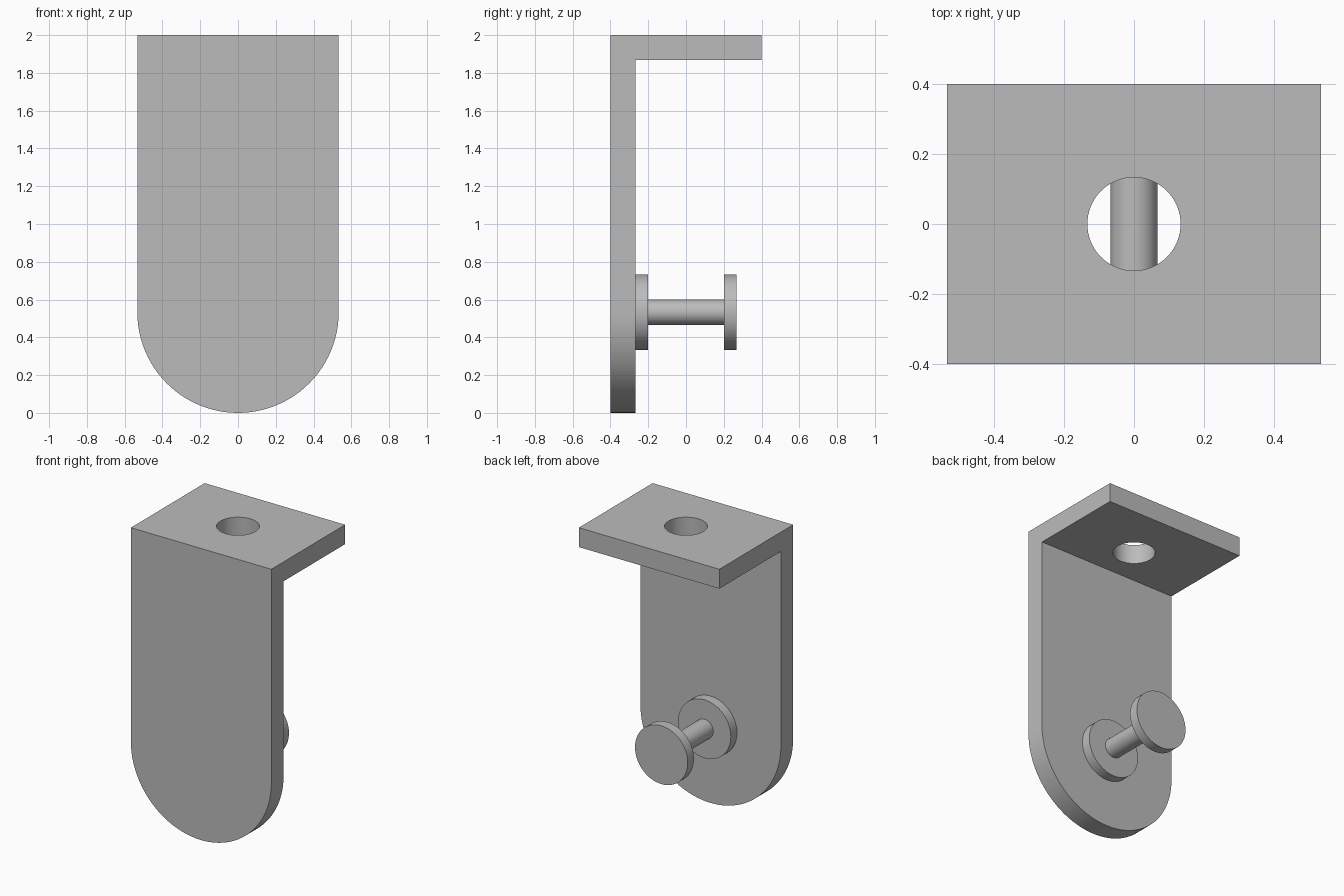
import bpy, bmesh, math
from mathutils import Matrix, Vector

cube = bpy.data.objects.get("Cube")
if cube:
    bpy.data.objects.remove(cube, do_unlink=True)

HALF_W, HALF_D, HEIGHT, THICK = 0.533, 0.4, 2.0, 0.133
PEG_Z = HALF_W

# Single grey metal
metal = bpy.data.materials.new("grey_metal")
metal.use_nodes = True
grey = (0.5, 0.5, 0.5, 1)
metal.diffuse_color = grey
metal.node_tree.nodes["Principled BSDF"].inputs["Base Color"].default_value = grey


def finish(bm, name):
    bmesh.ops.recalc_face_normals(bm, faces=bm.faces)
    mesh = bpy.data.meshes.new(name)
    bm.to_mesh(mesh)
    bm.free()
    mesh.materials.append(metal)
    obj = bpy.data.objects.new(name, mesh)
    bpy.context.collection.objects.link(obj)
    return obj


def select_only(obj):
    bpy.ops.object.select_all(action="DESELECT")
    obj.select_set(True)
    bpy.context.view_layer.objects.active = obj


def smooth(obj):
    select_only(obj)
    bpy.ops.object.shade_smooth_by_angle(angle=math.radians(30))


# Bracket: L profile extruded across the width
bm = bmesh.new()
inner_y, inner_z = -HALF_D + THICK, HEIGHT - THICK
profile = [(-HALF_D, 0), (inner_y, 0), (inner_y, inner_z),
           (HALF_D, inner_z), (HALF_D, HEIGHT), (-HALF_D, HEIGHT)]
face = bm.faces.new([bm.verts.new((-HALF_W, y, z)) for y, z in profile])
grown = bmesh.ops.extrude_face_region(bm, geom=[face])["geom"]
bmesh.ops.translate(bm, vec=Vector((2 * HALF_W, 0, 0)),
                    verts=[v for v in grown if isinstance(v, bmesh.types.BMVert)])
bmesh.ops.recalc_face_normals(bm, faces=bm.faces)

# Round the lower end into a half circle
corners = [e for e in bm.edges
           if all(v.co.z < 0.01 for v in e.verts)
           and abs(e.verts[0].co.x - e.verts[1].co.x) < 0.01]
bmesh.ops.bevel(bm, geom=corners, offset=HALF_W, offset_type="OFFSET",
                segments=24, profile=0.5, affect="EDGES", clamp_overlap=False)
bmesh.ops.remove_doubles(bm, verts=bm.verts, dist=0.0005)
bracket = finish(bm, "bracket")

# Screw hole through the top flange
bm = bmesh.new()
bmesh.ops.create_cone(bm, cap_ends=True, segments=64, radius1=THICK,
                      radius2=THICK, depth=0.4,
                      matrix=Matrix.Translation((0, 0, HEIGHT - THICK / 2)))
cutter = finish(bm, "hole_cutter")
cutter.hide_render = True
hole = bracket.modifiers.new("screw_hole", "BOOLEAN")
hole.operation = "DIFFERENCE"
hole.solver = "EXACT"
hole.object = cutter
select_only(bracket)
bpy.ops.object.modifier_apply(modifier=hole.name)
bpy.data.objects.remove(cutter, do_unlink=True)
smooth(bracket)

# Peg: base disc, stem and end disc turned around the y axis
DISC_R, STEM_R, OUT, IN = 0.2, 0.067, 0.267, 0.2
outline = [(0, -OUT), (DISC_R, -OUT), (DISC_R, -IN), (STEM_R, -IN),
           (STEM_R, IN), (DISC_R, IN), (DISC_R, OUT), (0, OUT)]
bm = bmesh.new()
points = [bm.verts.new((r, y, 0)) for r, y in outline]
edges = [bm.edges.new(pair) for pair in zip(points, points[1:])]
bmesh.ops.spin(bm, geom=points + edges, cent=(0, 0, 0), axis=(0, 1, 0),
               angle=math.tau, steps=64, use_merge=True)
bmesh.ops.remove_doubles(bm, verts=bm.verts, dist=0.0005)
peg = finish(bm, "peg")
peg.location.z = PEG_Z
smooth(peg)
